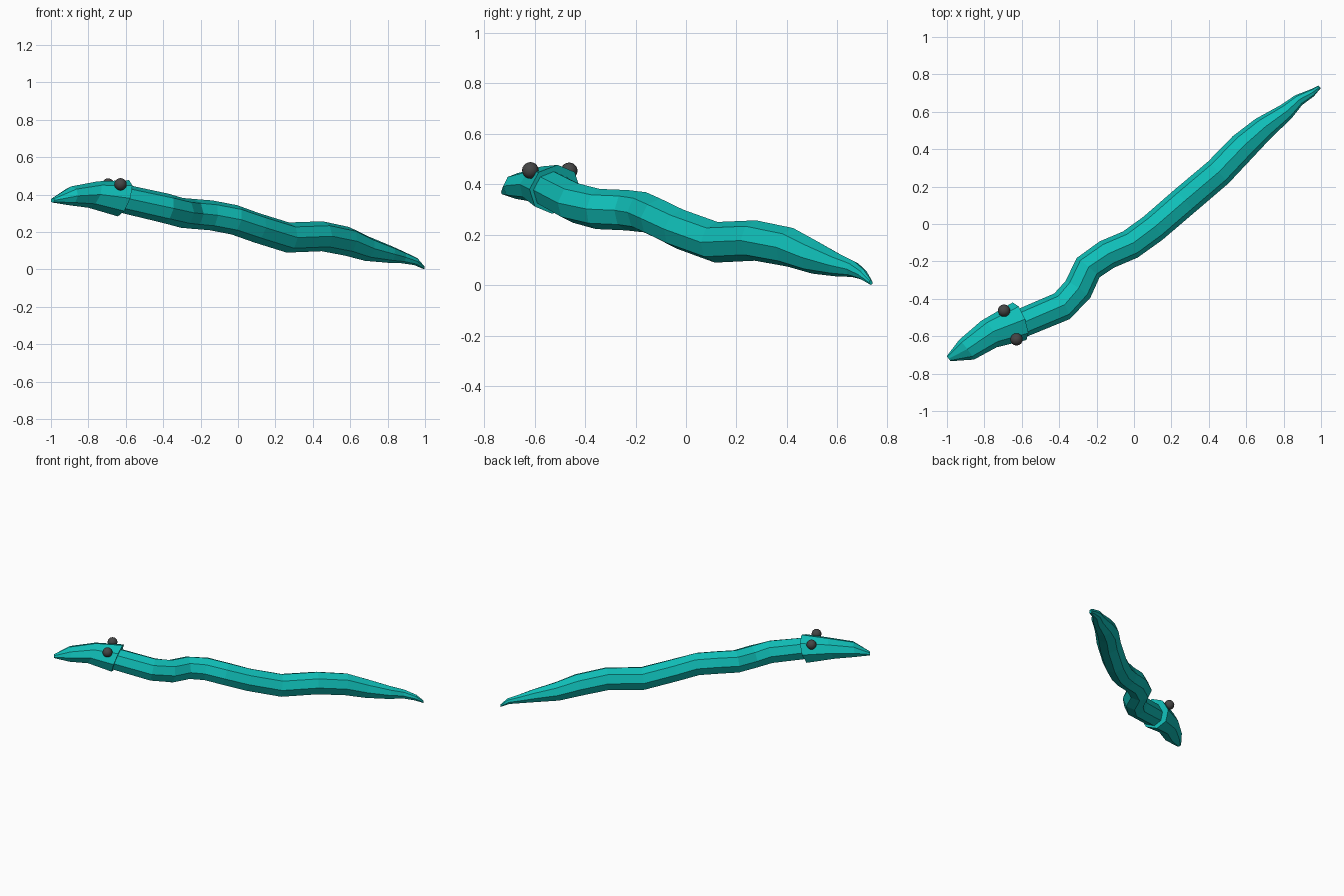
import bpy, bmesh
from math import sin, cos, pi
from mathutils import Vector

if "Cube" in bpy.data.objects:
    bpy.data.objects.remove(bpy.data.objects["Cube"])

SIDES = 8


def material(name, color):
    m = bpy.data.materials.new(name)
    m.diffuse_color = (*color, 1)
    m.use_nodes = True
    m.node_tree.nodes["Principled BSDF"].inputs["Base Color"].default_value = m.diffuse_color
    return m


def loft(name, rings, mat):
    """Skin eight-sided rings given as (centre, normal, half width, half height)."""
    bm = bmesh.new()
    loops = []
    for c, n, w, h in rings:
        n = n.normalized()
        side = n.cross(Vector((0, 0, 1))).normalized()
        up = side.cross(n).normalized()
        loops.append([bm.verts.new(c + side * w * cos(2 * pi * i / SIDES)
                                   + up * h * sin(2 * pi * i / SIDES))
                      for i in range(SIDES)])
    for a, b in zip(loops, loops[1:]):
        for i in range(SIDES):
            j = (i + 1) % SIDES
            bm.faces.new((a[i], a[j], b[j], b[i]))
    bm.faces.new(loops[0])
    bm.faces.new(loops[-1])
    bmesh.ops.recalc_face_normals(bm, faces=bm.faces[:])
    me = bpy.data.meshes.new(name)
    bm.to_mesh(me)
    bm.free()
    me.materials.append(mat)
    ob = bpy.data.objects.new(name, me)
    bpy.context.collection.objects.link(ob)
    return ob


teal = material("teal_skin", (0.005, 0.52, 0.48))
dark = material("eye_grey", (0.06, 0.06, 0.06))

# Body: winding path from inside the head to the tail tip (x, y, z, radius)
path = [
    (-.70, -.57, .395, .070), (-.60, -.53, .375, .077), (-.385, -.44, .326, .080),
    (-.30, -.35, .302, .080), (-.245, -.233, .297, .080), (-.145, -.163, .289, .080),
    (-.02, -.11, .265, .080), (.10, -.024, .222, .080), (.267, .12, .170, .081),
    (.45, .275, .177, .080), (.583, .414, .150, .078), (.69, .51, .110, .066),
    (.813, .60, .080, .046), (.88, .662, .064, .032), (.95, .70, .042, .021),
    (.993, .733, .010, .009),
]
pts = [Vector(p[:3]) for p in path]
rings = []
for i, p in enumerate(path):
    t = pts[min(i + 1, len(pts) - 1)] - pts[max(i - 1, 0)]
    if i == len(path) - 1:
        t.z = 0
    rings.append((pts[i], t, p[3], p[3]))
loft("body", rings, teal)

# Head: wedge snout widening to a flared rim behind the eyes
head = [
    ((-.991, -.720, .369), (-.8, -.6, 0), .017, .012),
    ((-.895, -.672, .393), (-.8, -.6, .1), .066, .051),
    ((-.775, -.588, .400), (-.86, -.5, .4), .082, .076),
    ((-.612, -.520, .380), (-.93, -.34, .33), .107, .102),
]
loft("head", [(Vector(c), Vector(n), w, h) for c, n, w, h in head], teal)

# Eyes
for name, pos in (("eye_left", (-.695, -.463, .453)), ("eye_right", (-.628, -.617, .455))):
    bpy.ops.mesh.primitive_uv_sphere_add(segments=16, ring_count=10, radius=.033, location=pos)
    eye = bpy.context.object
    eye.name = name
    eye.data.materials.append(dark)
    bpy.ops.object.shade_smooth()
